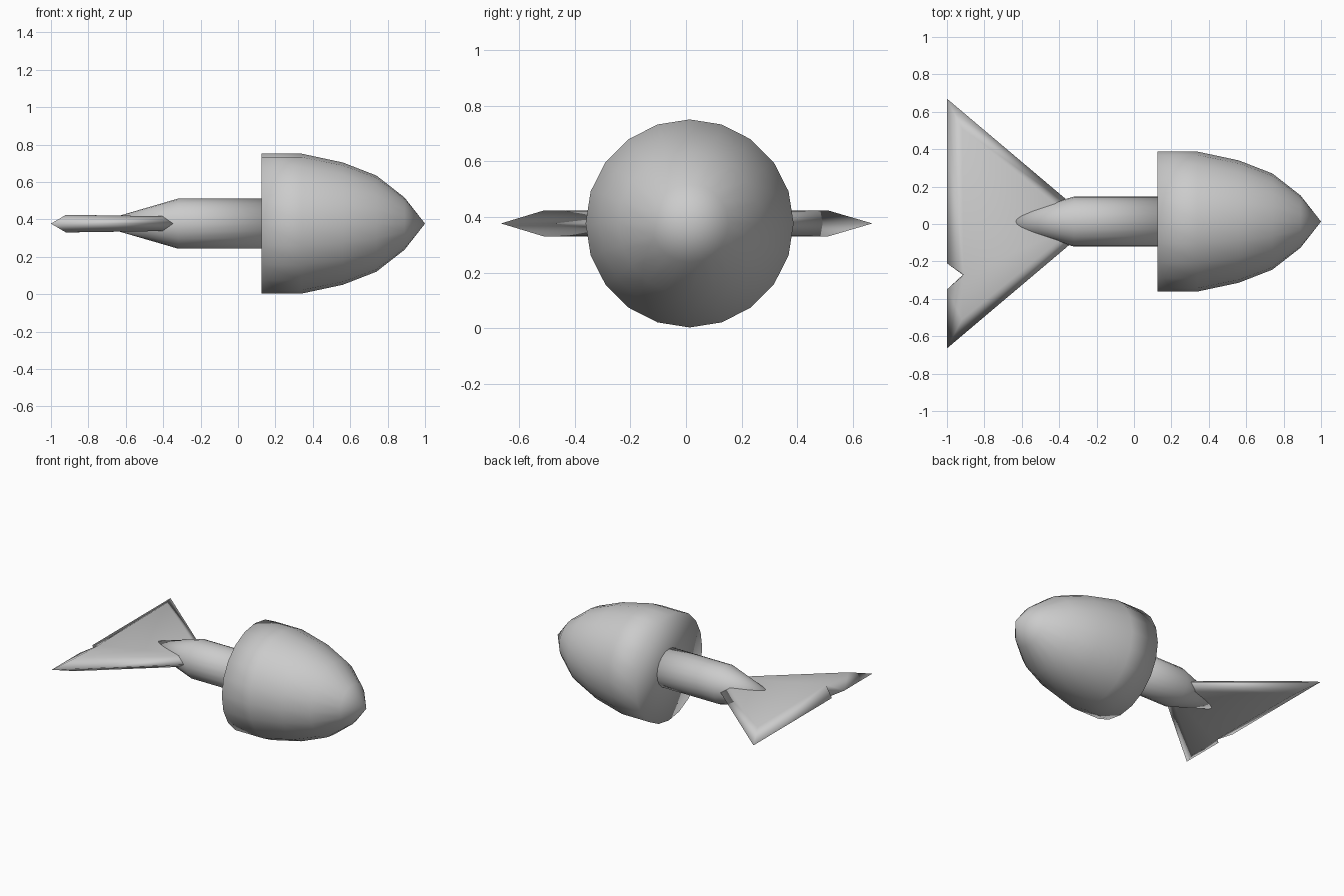
import bpy, bmesh
from math import sin, cos, pi

if "Cube" in bpy.data.objects:
    bpy.data.objects.remove(bpy.data.objects["Cube"])

CY, CZ = 0.013, 0.377   # shared axis of head and shaft


def finish(name, bm):
    bmesh.ops.remove_doubles(bm, verts=bm.verts, dist=1e-5)
    bmesh.ops.recalc_face_normals(bm, faces=bm.faces)
    for f in bm.faces:
        f.smooth = True
    me = bpy.data.meshes.new(name)
    bm.to_mesh(me)
    bm.free()
    ob = bpy.data.objects.new(name, me)
    bpy.context.collection.objects.link(ob)
    return ob


def lathe_x(name, profile, sides=20):
    """Revolve (x, radius) points about the x axis; end points lie on the axis."""
    bm = bmesh.new()
    rings = []
    for x, r in profile:
        if r == 0:
            rings.append([bm.verts.new((x, CY, CZ))] * sides)
        else:
            rings.append([bm.verts.new((x, CY + r * cos(2 * pi * i / sides),
                                        CZ + r * sin(2 * pi * i / sides)))
                          for i in range(sides)])
    for a, b in zip(rings, rings[1:]):
        for i in range(sides):
            j = (i + 1) % sides
            quad = list(dict.fromkeys((a[i], a[j], b[j], b[i])))
            bm.faces.new(quad)
    return finish(name, bm)


# Bullet-shaped head with flat back
lathe_x("head", [(0.125, 0), (0.125, 0.374), (0.34, 0.374), (0.56, 0.327),
                 (0.74, 0.257), (0.89, 0.14), (1.0, 0)])

# Shaft tapering to a point inside the tail fin
lathe_x("shaft", [(0.14, 0), (0.14, 0.134), (-0.32, 0.134), (-0.78, 0)])

# Triangular tail fin: thin outer edge, raised plateau above and below, rear notch
outer = [(-1, 0.67), (-1, -0.21), (-0.915, -0.272), (-1, -0.35),
         (-1, -0.665), (-0.21, 0.003)]
plateau = [(-0.92, 0.51, 0.047), (-0.91, -0.272, 0.047),
           (-0.92, -0.51, 0.047), (-0.29, 0.003, 0.038)]
bm = bmesh.new()
A, B, N, C, D, E = [bm.verts.new((x, y, CZ)) for x, y in outer]
for side in (1, -1):
    a, n, d, e = [bm.verts.new((x, y, CZ + side * h)) for x, y, h in plateau]
    for face in ((a, n, e), (n, d, e), (A, B, n, a), (B, N, n), (N, C, n),
                 (C, D, d, n), (D, E, e, d), (E, A, a, e)):
        bm.faces.new(face)
finish("tail_fin", bm)
